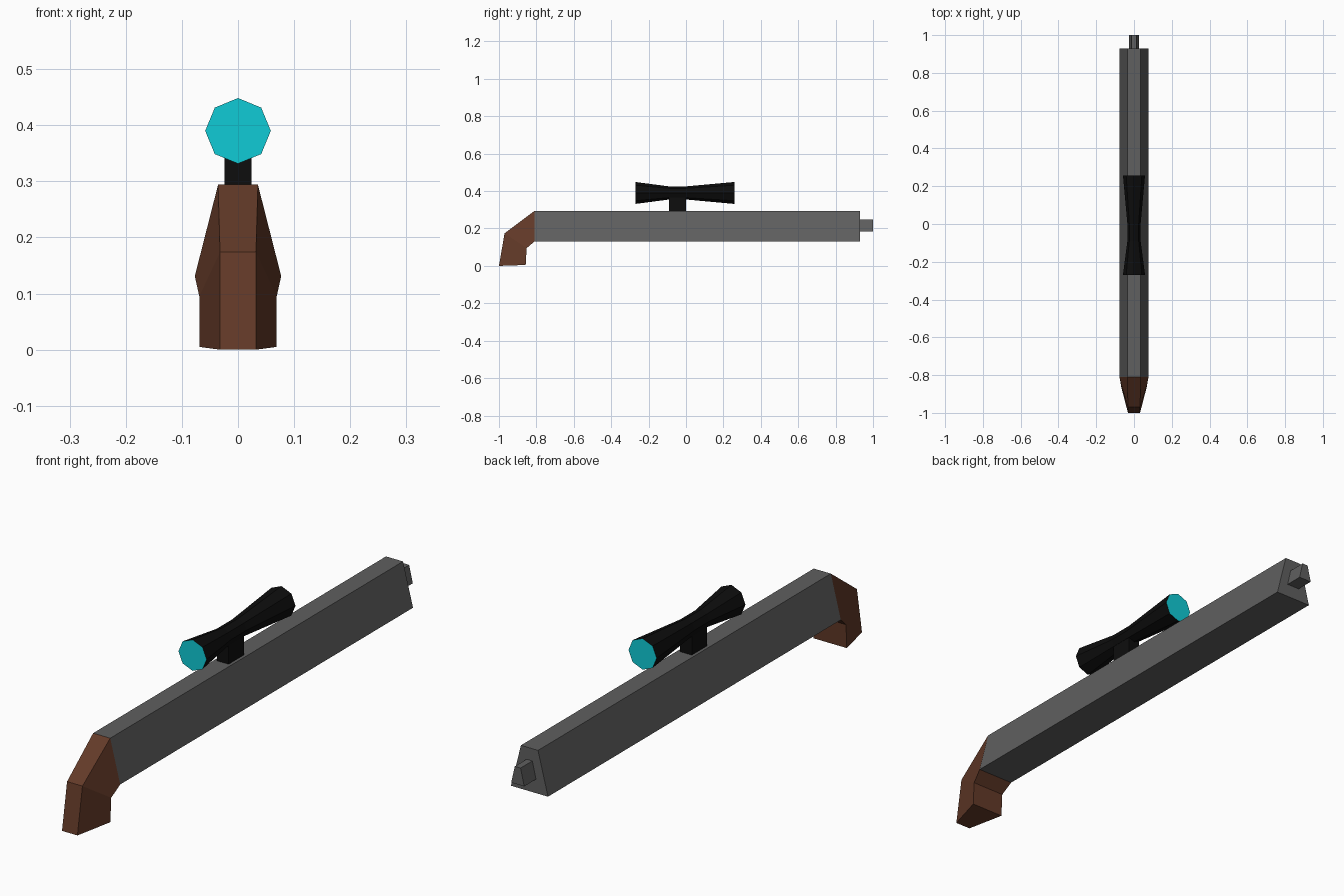
import bpy, bmesh, math

if "Cube" in bpy.data.objects:
    bpy.data.objects.remove(bpy.data.objects["Cube"])


def material(name, rgb):
    m = bpy.data.materials.new(name)
    m.diffuse_color = (*rgb, 1)
    m.use_nodes = True
    m.node_tree.nodes["Principled BSDF"].inputs["Base Color"].default_value = m.diffuse_color
    return m


grey = material("gunmetal grey", (0.115, 0.115, 0.115))
brown = material("walnut brown", (0.125, 0.042, 0.021))
black = material("scope black", (0.004, 0.004, 0.004))
cyan = material("lens cyan", (0.005, 0.60, 0.67))


def loft(name, rings, mats, cap_start=True, cap_end=True, cap_mat=0):
    """Skin a list of equal-length point rings, with optional end caps."""
    bm = bmesh.new()
    loops = [[bm.verts.new(p) for p in ring] for ring in rings]
    n = len(loops[0])
    for a, b in zip(loops, loops[1:]):
        for i in range(n):
            j = (i + 1) % n
            bm.faces.new((a[i], a[j], b[j], b[i]))
    for wanted, loop in ((cap_start, loops[0]), (cap_end, loops[-1])):
        if wanted:
            bm.faces.new(loop).material_index = cap_mat
    bmesh.ops.recalc_face_normals(bm, faces=bm.faces)
    me = bpy.data.meshes.new(name)
    bm.to_mesh(me)
    bm.free()
    for m in mats:
        me.materials.append(m)
    ob = bpy.data.objects.new(name, me)
    bpy.context.collection.objects.link(ob)
    return ob


def section(narrow, wide):
    """Symmetric four-sided ring; each edge is (half width, y, z)."""
    (w0, y0, z0), (w1, y1, z1) = narrow, wide
    return [(-w0, y0, z0), (w0, y0, z0), (w1, y1, z1), (-w1, y1, z1)]


# Long barrel body with a tapered cross-section
joint = section((0.0355, -0.81, 0.294), (0.077, -0.81, 0.131))
body_end = section((0.0355, 0.93, 0.294), (0.077, 0.93, 0.131))
loft("barrel_body", [joint, body_end], [grey], cap_start=False)

# Small muzzle stub of the same shape
loft("muzzle", [section((0.012, y, 0.248), (0.027, y, 0.183)) for y in (0.93, 1.0)],
     [grey], cap_start=False)

# Bent grip, narrow at the rear and wide at the front
loft("grip", [joint,
              section((0.032, -0.97, 0.174), (0.069, -0.852, 0.095)),
              section((0.032, -1.0, 0.0), (0.069, -0.857, 0.005))],
     [brown], cap_start=False)

# Eight-sided scope with a narrow waist and lenses at both ends
scope_rings = [[(r * math.cos(k * math.pi / 4), y, 0.39 + r * math.sin(k * math.pi / 4))
                for k in range(8)]
               for y, r in ((-0.27, 0.0585), (-0.09, 0.035), (0.0, 0.035), (0.258, 0.0585))]
loft("scope", scope_rings, [black, cyan], cap_mat=1)

# Block holding the scope on the body
loft("scope_mount", [section((0.024, -0.09, z), (0.024, 0.0, z)) for z in (0.294, 0.37)],
     [black])
